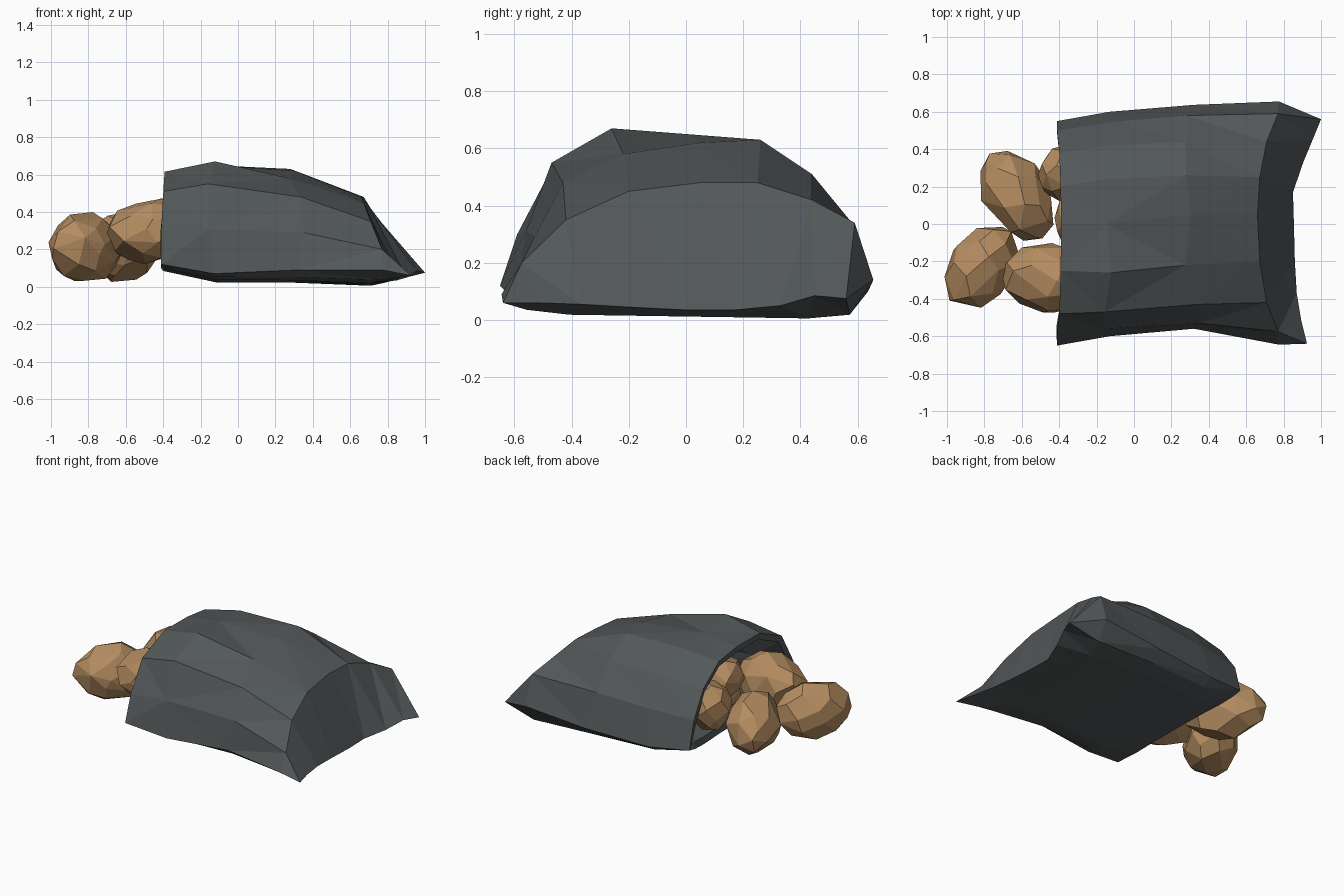
import bpy, bmesh, math, random
from mathutils import Vector

if "Cube" in bpy.data.objects:
    bpy.data.objects.remove(bpy.data.objects["Cube"])

random.seed(4)


def material(name, rgb):
    m = bpy.data.materials.new(name)
    m.diffuse_color = (*rgb, 1)
    m.use_nodes = True
    m.node_tree.nodes["Principled BSDF"].inputs["Base Color"].default_value = m.diffuse_color
    return m


cloth = material("dark grey cloth", (0.085, 0.096, 0.10))
skin = material("potato brown", (0.46, 0.265, 0.12))


def finish(bm, name, mat):
    bmesh.ops.recalc_face_normals(bm, faces=bm.faces)
    me = bpy.data.meshes.new(name)
    bm.to_mesh(me)
    bm.free()
    me.materials.append(mat)
    ob = bpy.data.objects.new(name, me)
    bpy.context.collection.objects.link(ob)
    return ob


# Sack: arched cross-sections (y, z) from front edge to back edge
# each: x, extra x at the sides, floor height, arch
sections = [
    (-0.39, -0.022, 0.09, [(-.65, .12), (-.59, .30), (-.48, .51), (-.25, .615), (0, .615),
                           (.2, .59), (.38, .47), (.50, .30), (.55, .11)]),
    (-0.11, -0.02, 0.03, [(-.60, .07), (-.56, .31), (-.47, .55), (-.26, .67), (0, .65),
                          (.24, .63), (.42, .50), (.55, .32), (.60, .08)]),
    (0.30, 0.02, 0.028, [(-.56, .09), (-.53, .29), (-.43, .48), (-.22, .58), (.05, .62),
                         (.26, .63), (.44, .51), (.58, .34), (.637, .10)]),
    (0.66, 0.115, 0.012, [(-.645, .09), (-.575, .20), (-.42, .35), (-.2, .45), (.05, .48),
                          (.25, .48), (.44, .42), (.59, .34), (.655, .14)]),
]
# Sewn end of the sack with two pulled-out corners
seam = [(.925, -.64, .06), (.895, -.52, .06), (.87, -.37, .055), (.86, -.2, .045), (.855, 0, .035),
        (.85, .17, .035), (.905, .33, .05), (.955, .45, .085), (1.0, .56, .075)]

bm = bmesh.new()
rings = []
for n, (x, dx, floor, arch) in enumerate(sections):
    top, bottom = [], []
    for j, (y, z) in enumerate(arch):
        u = abs(j - 4) / 4
        side = dx * min(1, u * u * 1.7)
        wob = random.uniform(-.05, .05) if n in (1, 2) and 0 < j < 8 else 0
        top.append(bm.verts.new((x + side + wob, y, z)))
        if 0 < j < 8:
            rise = 0.015 if u > .7 else 0
            bottom.append(bm.verts.new((x + side, y * .97, floor + rise - .015 * y)))
    rings.append(top + bottom[::-1])
end = [bm.verts.new(p) for p in seam]
rings.append(end + end[7:0:-1])
for a, b in zip(rings, rings[1:]):
    for i in range(16):
        k = (i + 1) % 16
        if b is rings[-1] and i in (0, 7):     # ridges running out to the corners
            ridge = (a[1], b[0]) if i == 0 else (a[7], b[8])
            bm.faces.new((*ridge, a[0] if i == 0 else a[8]))
            bm.faces.new((*ridge, b[1] if i == 0 else b[7]))
        else:
            bm.faces.new((a[i], a[k], b[k], b[i]))
bmesh.ops.recalc_face_normals(bm, faces=bm.faces)
bmesh.ops.triangulate(bm, faces=bm.faces, quad_method='BEAUTY')
sack = finish(bm, "sack", cloth)
wall = sack.modifiers.new("cloth thickness", 'SOLIDIFY')
wall.thickness = 0.045
wall.offset = -1


# Potatoes: faceted hulls of jittered points on an ellipsoid
def potato(name, centre, size, turn=0, tilt=0, points=34):
    bm = bmesh.new()
    for i in range(points):
        z = 1 - 2 * (i + .5) / points
        a = i * 2.39996 + random.uniform(-.25, .25)
        r = math.sqrt(1 - z * z)
        p = Vector((r * math.cos(a), r * math.sin(a), z)) * random.uniform(.97, 1.06)
        bm.verts.new([p[k] * size[k] for k in range(3)])
    bmesh.ops.convex_hull(bm, input=bm.verts)
    loose = [v for v in bm.verts if not v.link_faces]
    bmesh.ops.delete(bm, geom=loose, context='VERTS')
    bmesh.ops.dissolve_limit(bm, angle_limit=math.radians(14), verts=bm.verts, edges=bm.edges)
    ob = finish(bm, name, skin)
    ob.location = centre
    ob.rotation_euler = (0, math.radians(tilt), math.radians(turn))
    return ob


potato("potato_outer_front", (-.815, -.225, .21), (.25, .175, .185), 58)
potato("potato_outer_back", (-.625, .155, .215), (.265, .178, .185), -60)
potato("potato_mouth_front", (-.455, -.29, .295), (.255, .19, .17), -14, -6)
potato("potato_mouth_back", (-.37, .27, .31), (.14, .145, .17))
potato("potato_mouth_middle", (-.28, .02, .39), (.15, .15, .14))
potato("potato_inner", (-.25, .02, .25), (.14, .18, .11))
